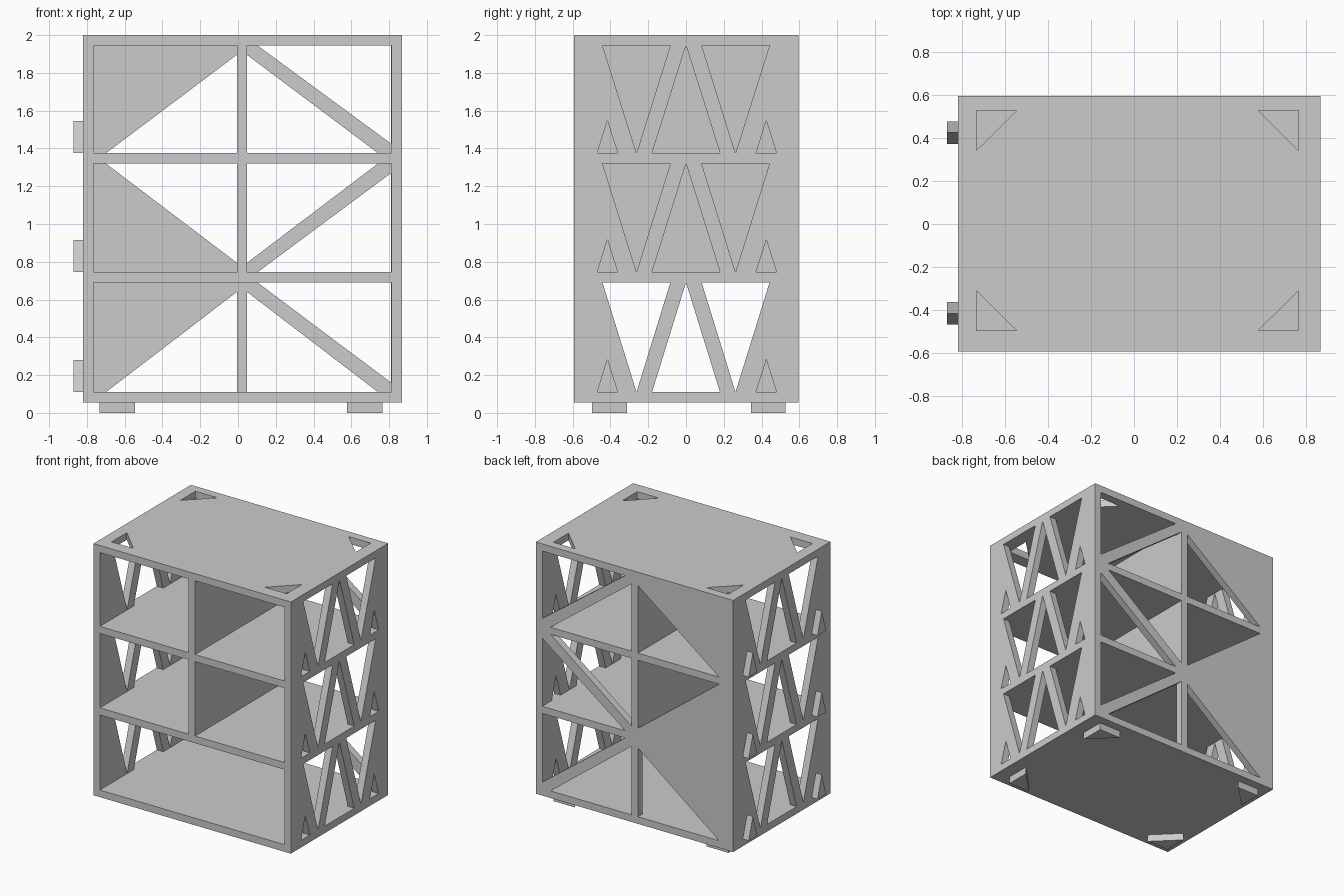
import bpy, bmesh
from mathutils import Matrix

cube = bpy.data.objects.get("Cube")
if cube:
    bpy.data.objects.remove(cube, do_unlink=True)

grey = bpy.data.materials.new("light grey")
grey.use_nodes = True
grey.diffuse_color = (0.6, 0.6, 0.6, 1)
grey.node_tree.nodes["Principled BSDF"].inputs["Base Color"].default_value = (0.6, 0.6, 0.6, 1)

# Main dimensions
T = 0.055
LEFT, RIGHT, MID = -0.82, 0.868, 0.021
FRONT, BACK = -0.594, 0.595
BASE, TOP = 0.055, 2.0
LEVELS = [BASE, 0.69, 1.32, TOP - T]
ROWS = [(low + T, high) for low, high in zip(LEVELS, LEVELS[1:])]

# Plane axes: columns are the local x, y and extrusion directions
FLAT = Matrix.Identity(4)
SIDE = Matrix(((0, 0, 1, 0), (1, 0, 0, 0), (0, 1, 0, 0), (0, 0, 0, 1)))
REAR = Matrix(((1, 0, 0, 0), (0, 0, -1, 0), (0, 1, 0, 0), (0, 0, 0, 1)))


def rect(x0, x1, y0, y1):
    return [(x0, y0), (x1, y0), (x1, y1), (x0, y1)]


def panel(name, outline, holes, axes, offset):
    """Cut a sheet of thickness T with holes; offset is its lower side."""
    curve = bpy.data.curves.new(name, "CURVE")
    curve.dimensions = "2D"
    curve.fill_mode = "BOTH"
    curve.extrude = T / 2
    for loop in [outline] + holes:
        spline = curve.splines.new("POLY")
        spline.points.add(len(loop) - 1)
        for point, (x, y) in zip(spline.points, loop):
            point.co = (x, y, 0, 1)
        spline.use_cyclic_u = True
    temp = bpy.data.objects.new(name + "_outline", curve)
    bpy.context.collection.objects.link(temp)
    graph = bpy.context.evaluated_depsgraph_get()
    mesh = bpy.data.meshes.new_from_object(temp.evaluated_get(graph))
    bpy.data.objects.remove(temp, do_unlink=True)
    bpy.data.curves.remove(curve)

    shift = axes.to_3x3().col[2] * (T / 2)
    shift = shift + offset * axes.to_3x3().col[2] * (-1 if axes is REAR else 1)
    if axes is REAR:
        shift.y += T
    bm = bmesh.new()
    bm.from_mesh(mesh)
    bmesh.ops.remove_doubles(bm, verts=bm.verts, dist=0.0002)
    bm.transform(Matrix.Translation(shift) @ axes)
    bmesh.ops.recalc_face_normals(bm, faces=bm.faces)
    for face in bm.faces:
        face.smooth = False
        face.material_index = 0
    bm.to_mesh(mesh)
    bm.free()
    mesh.materials.clear()
    mesh.materials.append(grey)
    obj = bpy.data.objects.new(name, mesh)
    bpy.context.collection.objects.link(obj)
    return obj


# Side panels with a zigzag of triangular openings in each row
zigzag, sockets, pegs = [], [], []
for z0, z1 in ROWS:
    zigzag.append([(-0.18, z0), (0.18, z0), (0, z1)])
    for s in (-1, 1):
        zigzag.append([(s * 0.083, z1), (s * 0.442, z1), (s * 0.262, z0)])
    for y in (-0.416, 0.425):
        sockets.append([(y - 0.054, z0), (y + 0.054, z0), (y, z0 + 0.172)])
        pegs.append([(y - 0.052, z0), (y + 0.052, z0), (y, z0 + 0.17)])
side = rect(FRONT, BACK, BASE, TOP)
panel("right_side_panel", side, zigzag, SIDE, LEFT)
panel("left_side_panel", side, zigzag + sockets, SIDE, RIGHT - T)

# Joining pegs that match the sockets on the opposite side
for i, peg in enumerate(pegs):
    panel(f"side_peg_{i + 1}", peg, [], SIDE, LEFT - T + 0.005)

# Corner triangles shared by the top sockets and the feet
corners = []
for x, sx in ((-0.733, 1), (0.765, -1)):
    for y, sy in ((-0.497, 1), (0.528, -1)):
        corners.append([(x, y), (x + sx * 0.187, y), (x, y + sy * 0.185)])

# Horizontal boards
IN_L, IN_R, IN_B = LEFT + T, RIGHT - T, BACK - T
board = rect(IN_L, IN_R, FRONT, IN_B)
for name, z, holes in (("bottom_board", LEVELS[0], []), ("lower_shelf", LEVELS[1], []),
                       ("upper_shelf", LEVELS[2], []), ("top_board", LEVELS[3], corners)):
    panel(name, board, holes, FLAT, z)

# Triangular feet
for i, corner in enumerate(corners):
    panel(f"foot_{i + 1}", corner, [], FLAT, 0)

# Dividers in the two upper rows
for name, (z0, z1) in zip(("lower_divider", "upper_divider"), ROWS[1:]):
    panel(name, rect(FRONT, IN_B, z0, z1), [], SIDE, MID - T / 2)

# Braced back panel: two triangular openings on each side of every bay
braces = []
for row, (z0, z1) in enumerate(ROWS):
    if row == 1:
        z0, z1 = z1, z0
    up = 1 if z1 > z0 else -1
    for s in (-1, 1):
        inner, outer = MID + s * T / 2, MID + s * 0.79
        braces.append([(outer, z1), (inner + s * 0.055, z1), (outer, z0 + up * 0.05)])
        braces.append([(inner, z0), (outer - s * 0.07, z0), (inner, z1 - up * 0.05)])
panel("braced_back_panel", rect(IN_L, IN_R, BASE, TOP), braces, REAR, IN_B)
